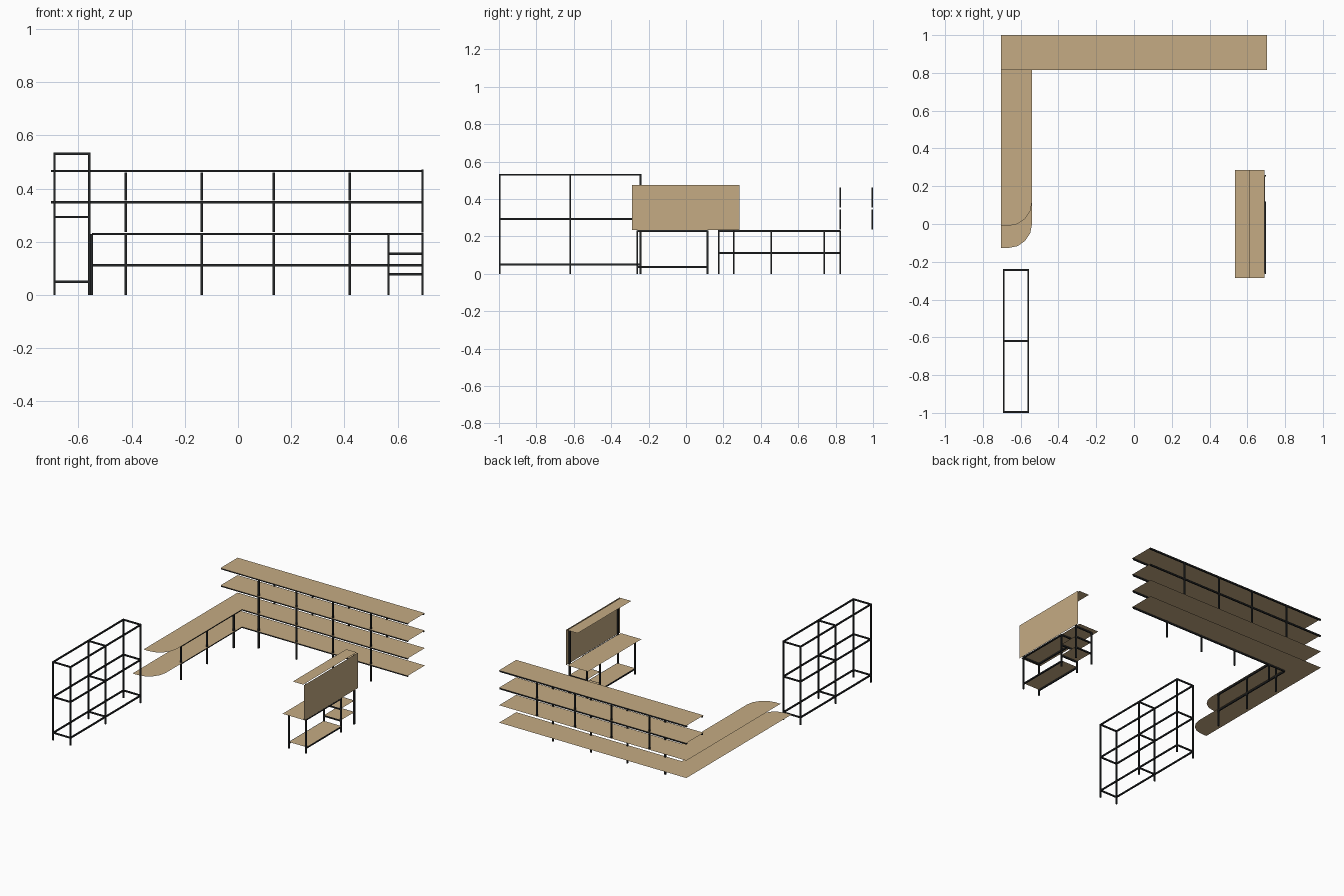
import bpy, math

if "Cube" in bpy.data.objects:
    bpy.data.objects.remove(bpy.data.objects["Cube"])


def material(name, rgb):
    m = bpy.data.materials.new(name)
    m.diffuse_color = (*rgb, 1)
    m.use_nodes = True
    m.node_tree.nodes["Principled BSDF"].inputs["Base Color"].default_value = m.diffuse_color
    return m


WOOD = material("light_wood", (0.56, 0.41, 0.23))
METAL = material("dark_metal", (0.018, 0.02, 0.021))
T = 0.009  # thickness of the square tube


def mesh_object(name, verts, faces, mat):
    me = bpy.data.meshes.new(name)
    me.from_pydata(verts, [], faces)
    me.materials.append(mat)
    ob = bpy.data.objects.new(name, me)
    bpy.context.collection.objects.link(ob)
    return ob


def board(name, outline, z):
    """Thin horizontal shelf from a 2D outline."""
    return mesh_object(name, [(x, y, z) for x, y in outline],
                       [tuple(range(len(outline)))], WOOD)


def rect(x0, x1, y0, y1):
    return [(x0, y0), (x1, y0), (x1, y1), (x0, y1)]


def bar(name, a, b, t=T):
    """Square tube between a and b, which differ along one axis; level tubes have open ends."""
    axis = max(range(3), key=lambda i: abs(b[i] - a[i]))
    u, v = (axis + 1) % 3, (axis + 2) % 3
    verts = []
    for end in (a, b):
        for su, sv in ((-1, -1), (1, -1), (1, 1), (-1, 1)):
            p = list(end)
            p[u] += su * t / 2
            p[v] += sv * t / 2
            verts.append(p)
    faces = [(i, (i + 1) % 4, (i + 1) % 4 + 4, i + 4) for i in range(4)]
    if axis == 2:
        faces += [(3, 2, 1, 0), (4, 5, 6, 7)]
    if b[axis] < a[axis]:
        faces = [f[::-1] for f in faces]
    return mesh_object(name, verts, faces, METAL)


def post(name, x, y, z0, z1):
    return bar(name, (x, y, z0), (x, y, z1))


# --- Long back shelving: two L-shaped lower levels, two straight upper levels
X0, X1, YF, YB = -0.703, 0.703, 0.815, 1.0
LEVELS = (0.117, 0.235, 0.354, 0.472)
ARM_X = -0.54


def l_outline(end_y):
    """L shape whose side arm ends in a rounded corner."""
    w, h = 0.125, 0.127
    arc = [(ARM_X - w + w * math.cos(a), end_y + h - h * math.sin(a))
           for a in (math.radians(d) for d in (90, 67, 45, 22, 0))]
    return [(X0, end_y)] + arc + [(ARM_X, YF), (X1, YF), (X1, YB), (X0, YB)]


board("lower_corner_shelf", l_outline(-0.127), LEVELS[0])
board("counter_corner_shelf", l_outline(-0.01), LEVELS[1])
for z in LEVELS[2:]:
    board("upper_wall_shelf", rect(X0, X1, YF, YB), z)
    for y in (0.825, 0.995):
        bar("upper_shelf_rail", (X0, y, z - 0.006), (X1 - 0.005, y, z - 0.006))

for z in LEVELS[:2]:
    bar("lower_front_rail", (-0.55, 0.825, z - 0.006), (0.698, 0.825, z - 0.006))
    bar("arm_rail", (-0.55, 0.17, z - 0.006), (-0.55, 0.825, z - 0.006))

for x in (-0.422, -0.137, 0.135, 0.42):
    post("front_leg", x, 0.825, 0, 0.229)
    for y in (0.825, 0.995):
        post("upper_upright", x, y, 0.236, 0.343)
        post("upper_upright", x, y, 0.355, 0.461)
for y in (0.175, 0.455, 0.74):
    post("arm_leg", -0.55, y, 0, 0.229)

# --- Open metal rack
RX, RY, RZ = (-0.69, -0.56), (-0.995, -0.619, -0.243), (0.05, 0.293, 0.53)
for x in RX:
    for y in RY:
        post("rack_post", x, y, 0, RZ[-1] + T / 2)
    for z in RZ:
        bar("rack_long_rail", (x, RY[0], z), (x, RY[-1], z))
for y in RY:
    for z in RZ:
        bar("rack_cross_rail", (RX[0], y, z), (RX[1], y, z))

# --- Desk with back panel and small side shelves
DX, DY = (0.566, 0.694), (-0.26, 0.115, 0.255)
board("desk_top", rect(0.535, 0.69, -0.287, 0.287), 0.236)
board("desk_upper_shelf", rect(0.612, 0.69, -0.287, 0.287), 0.475)
mesh_object("desk_back_panel",
            [(0.6995, -0.29, 0.235), (0.6995, 0.285, 0.235),
             (0.6995, 0.285, 0.475), (0.6995, -0.29, 0.475)],
            [(0, 1, 2, 3)], WOOD)
for y in (DY[0], DY[2]):
    post("panel_upright", DX[1], y, 0.234, 0.472)
board("desk_bottom_shelf", rect(*DX, DY[0], DY[1]), 0.042)
for x in DX:
    for y in DY:
        post("desk_leg", x, y, 0, 0.232)
    for z in (0.037, 0.229):
        bar("desk_long_rail", (x, DY[0], z), (x, DY[1], z))
for y in DY:
    bar("desk_cross_rail", (DX[0], y, 0.229), (DX[1], y, 0.229))
for z in (0.155, 0.077):
    board("desk_side_shelf", rect(*DX, DY[1], DY[2]), z + 0.005)
    for y in DY[1:]:
        bar("side_shelf_rail", (DX[0], y, z), (DX[1], y, z))
